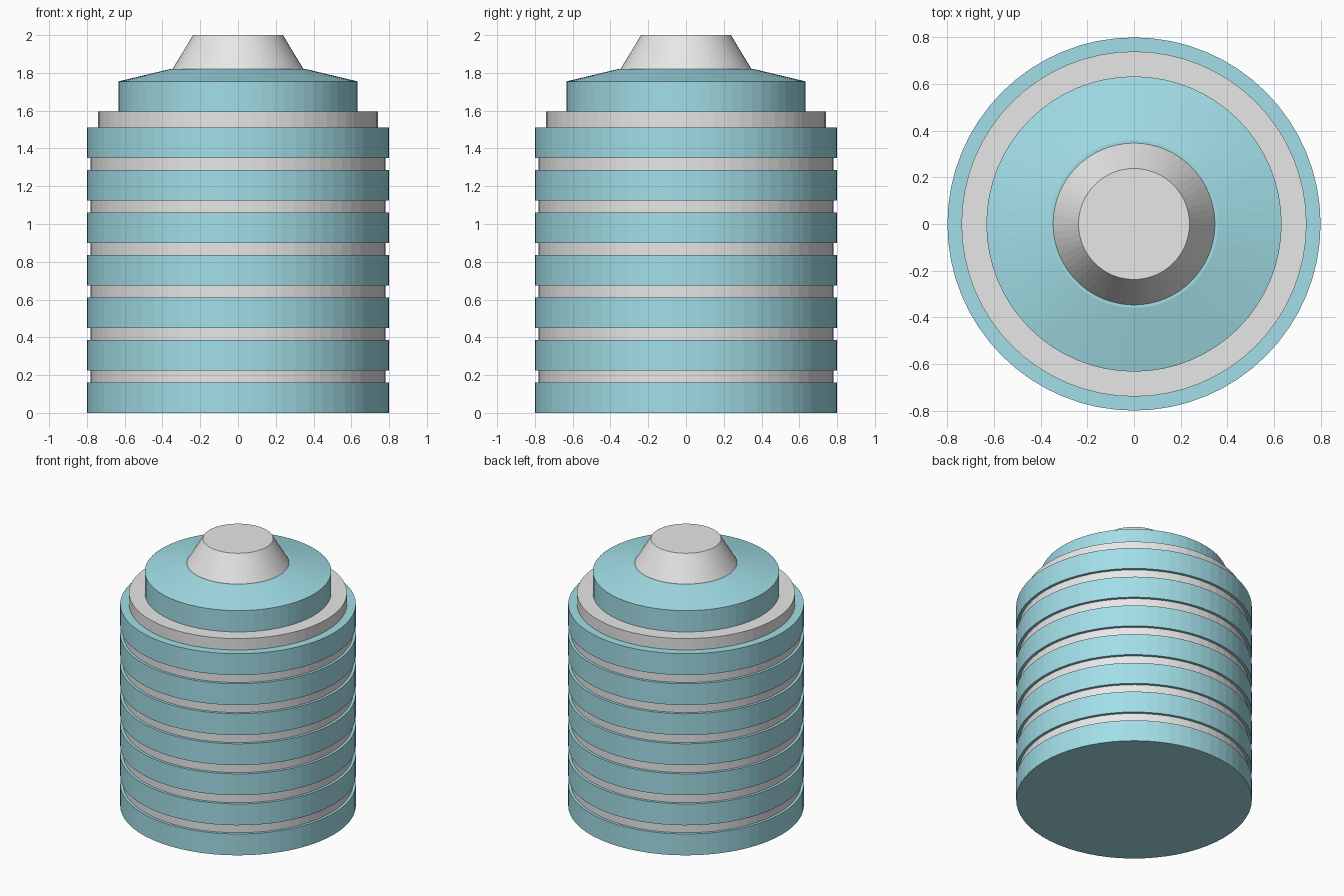
import bpy

SIDES = 64
RINGS = 7
PITCH = 0.225
RING_H = 0.16

cube = bpy.data.objects.get("Cube")
if cube:
    bpy.data.objects.remove(cube, do_unlink=True)


def material(name, color):
    mat = bpy.data.materials.new(name)
    mat.use_nodes = True
    mat.diffuse_color = color
    mat.node_tree.nodes["Principled BSDF"].inputs["Base Color"].default_value = color
    return mat


teal = material("pale teal", (0.36, 0.73, 0.80, 1))
grey = material("light grey", (0.80, 0.80, 0.80, 1))


def disc(name, z0, z1, r0, r1, mat):
    """Capped cylinder or tapered cone between two heights."""
    bpy.ops.mesh.primitive_cone_add(vertices=SIDES, radius1=r0, radius2=r1,
                                    depth=z1 - z0, location=(0, 0, (z0 + z1) / 2))
    obj = bpy.context.object
    obj.name = name
    obj.data.materials.append(mat)
    return obj


# Stacked outer bands with narrow recessed spacers between them
for i in range(RINGS):
    z = i * PITCH
    disc(f"band_{i + 1}", z, z + RING_H, 0.8, 0.8, teal)
    if i < RINGS - 1:
        disc(f"spacer_{i + 1}", z + RING_H, z + PITCH, 0.78, 0.78, grey)

# Collar above the top band
top = (RINGS - 1) * PITCH + RING_H
disc("collar", top, 1.595, 0.74, 0.74, grey)

# Cap with a sloping shoulder
disc("cap", 1.595, 1.755, 0.633, 0.633, teal)
disc("cap_shoulder", 1.755, 1.82, 0.633, 0.36, teal)

# Tapered top plug
disc("top_plug", 1.815, 2.0, 0.35, 0.238, grey)
